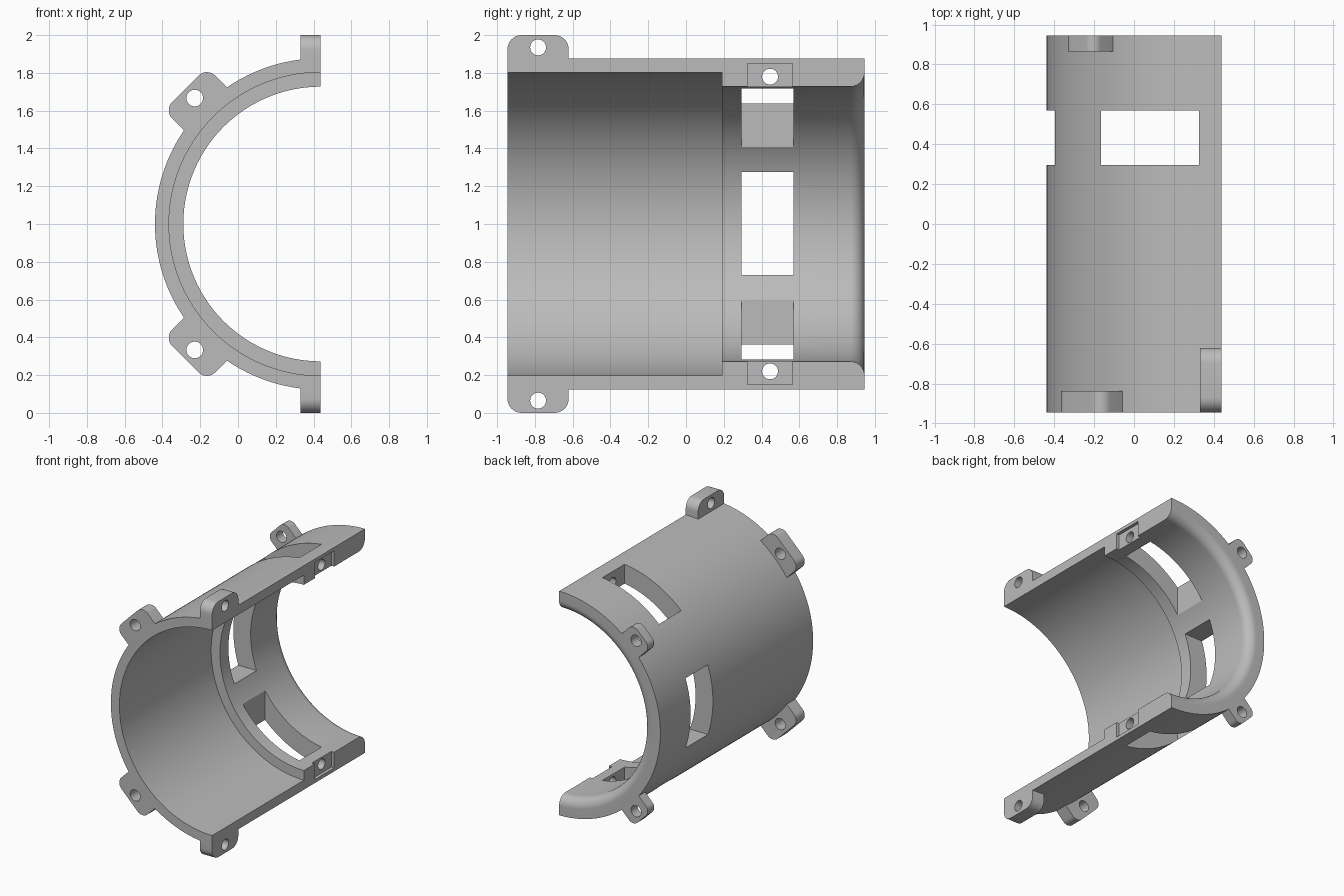
import bpy, bmesh, math
from mathutils import Matrix, Vector

cube = bpy.data.objects.get("Cube")
if cube:
    bpy.data.objects.remove(cube, do_unlink=True)

CUT_X = 0.4375            # plane of the split, which holds the bore axis
AXIS = Vector((CUT_X, 0, 1))
OUTER, BORE, LIP = 0.877, 0.803, 0.727
END = 0.945               # half length
Y = Vector((0, 1, 0))
X = Vector((1, 0, 0))

grey = bpy.data.materials.new("plain grey")
grey.use_nodes = True
grey.diffuse_color = (0.5, 0.5, 0.5, 1)
grey.node_tree.nodes["Principled BSDF"].inputs["Base Color"].default_value = grey.diffuse_color


def finish(bm, name):
    bmesh.ops.recalc_face_normals(bm, faces=bm.faces)
    mesh = bpy.data.meshes.new(name)
    bm.to_mesh(mesh)
    bm.free()
    mesh.materials.append(grey)
    obj = bpy.data.objects.new(name, mesh)
    bpy.context.collection.objects.link(obj)
    return obj


def box(name, low, high):
    low, high = Vector(low), Vector(high)
    bm = bmesh.new()
    bmesh.ops.create_cube(bm, size=1)
    bmesh.ops.scale(bm, vec=high - low, verts=bm.verts)
    bmesh.ops.translate(bm, vec=(low + high) / 2, verts=bm.verts)
    return finish(bm, name)


def pin(name, centre, direction, radius, length):
    bm = bmesh.new()
    turn = direction.to_track_quat('Z', 'Y').to_matrix().to_4x4()
    bmesh.ops.create_cone(bm, cap_ends=True, segments=32, radius1=radius, radius2=radius,
                          depth=length, matrix=Matrix.Translation(centre) @ turn)
    return finish(bm, name)


def tab(name, origin, side, out, depth, half, base, top, corner):
    """Tab with two rounded outer corners, extruded along the depth vector."""
    outline = [(-half, base), (half, base)]
    for sign, start in ((1, 0), (-1, 90)):
        for i in range(9):
            a = math.radians(start + i * 90 / 8)
            outline.append((sign * (half - corner) + corner * math.cos(a),
                            top - corner + corner * math.sin(a)))
    bm = bmesh.new()
    face = bm.faces.new([bm.verts.new(origin + side * u + out * v) for u, v in outline])
    moved = bmesh.ops.extrude_face_region(bm, geom=[face], use_keep_orig=True)["geom"]
    bmesh.ops.translate(bm, vec=depth, verts=[g for g in moved if isinstance(g, bmesh.types.BMVert)])
    return finish(bm, name)


def combine(target, tool, operation):
    mod = target.modifiers.new(tool.name, 'BOOLEAN')
    mod.operation, mod.solver, mod.object = operation, 'EXACT', tool
    bpy.context.view_layer.objects.active = target
    bpy.ops.object.modifier_apply(modifier=mod.name)
    bpy.data.objects.remove(tool, do_unlink=True)


# Half tube: stepped bore with a rounded rear mouth, swept through 180 degrees
profile = [(-END, OUTER), (-END, BORE), (0.19, BORE), (0.19, LIP)]
round_r = BORE - LIP
for i in range(11):
    a = math.radians(i * 9)
    profile.append((END - round_r + round_r * math.sin(a), BORE - round_r * math.cos(a)))
profile.append((END, OUTER))

STEPS = 96
bm = bmesh.new()
rings = []
for i in range(STEPS + 1):
    a = math.pi / 2 + math.pi * i / STEPS
    rings.append([bm.verts.new((CUT_X + r * math.cos(a), y, 1 + r * math.sin(a))) for y, r in profile])
for first, second in zip(rings, rings[1:]):
    for j in range(len(profile)):
        k = (j + 1) % len(profile)
        bm.faces.new((first[j], first[k], second[k], second[j]))
bm.faces.new(rings[0])
bm.faces.new(rings[-1])
shell = finish(bm, "half_shell")

holes = []
for sign in (1, -1):
    # Tabs on the split plane
    up = Vector((0, 0, sign))
    middle = AXIS - Y * 0.783
    combine(shell, tab("split_tab", middle, Y, up, X * -0.107, 0.162, 0.84, 1.0, 0.075), 'UNION')
    holes.append((middle + up * 0.935, X, 0.042, 0.4))
    holes.append((AXIS + Y * 0.445 + up * 0.78, X, 0.042, 0.3))

    # Diagonal tabs on the front and rear rims
    out = Vector((-1, 0, sign)).normalized()
    side = out.cross(Y)
    combine(shell, tab("front_tab", AXIS - Y * END, side, out, Y * 0.107, 0.161, 0.83, 1.013, 0.063), 'UNION')
    combine(shell, tab("rear_tab", AXIS + Y * END, side, out, Y * -0.08, 0.104, 0.83, 1.013, 0.053), 'UNION')
    for end in (-END, END):
        holes.append((AXIS + Y * end + out * 0.943, Y, 0.044, 0.4))

# Windows: one straight through top and bottom, one through the side
combine(shell, box("vertical_window", (-0.165, 0.295, -0.5), (0.325, 0.57, 2.5)), 'DIFFERENCE')
combine(shell, box("side_window", (-0.8, 0.295, 0.73), (0.1, 0.57, 1.275)), 'DIFFERENCE')

# Shallow recesses in the split faces, open to the bore
for low, high in ((1.68, 1.85), (0.15, 0.32)):
    combine(shell, box("recess", (CUT_X - 0.025, 0.325, low), (0.6, 0.565, high)), 'DIFFERENCE')

# Screw holes
for centre, direction, radius, length in holes:
    combine(shell, pin("screw_hole", centre, direction, radius, length), 'DIFFERENCE')

bpy.ops.object.select_all(action='DESELECT')
shell.select_set(True)
bpy.context.view_layer.objects.active = shell
bpy.ops.object.shade_smooth_by_angle(angle=math.radians(30))
